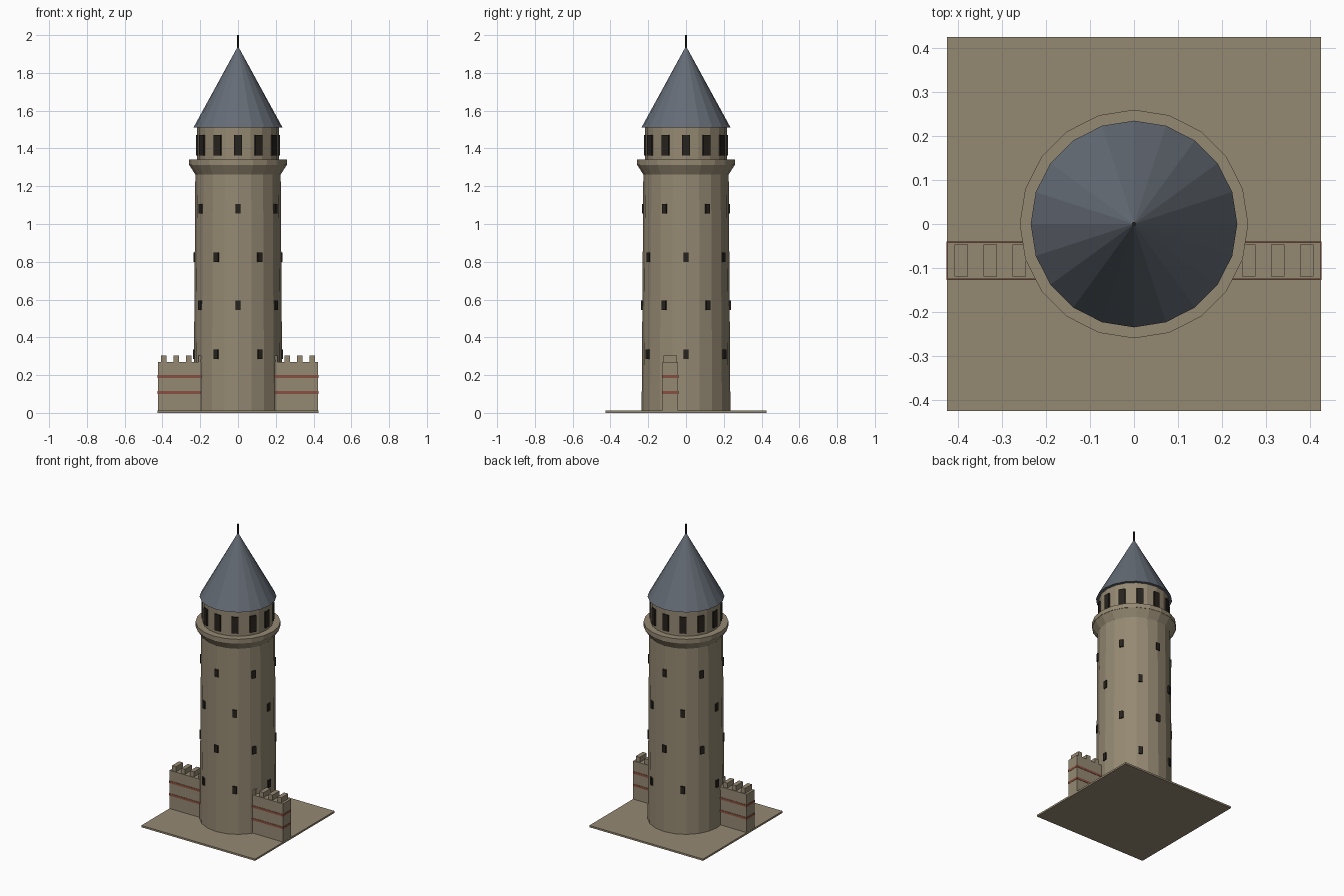
import bpy, bmesh, math
from mathutils import Matrix

if "Cube" in bpy.data.objects:
    bpy.data.objects.remove(bpy.data.objects["Cube"])

SIDES = 20


def material(name, rgb):
    m = bpy.data.materials.new(name)
    m.diffuse_color = (*rgb, 1)
    m.use_nodes = True
    m.node_tree.nodes["Principled BSDF"].inputs["Base Color"].default_value = m.diffuse_color
    return m


STONE = material("stone", (0.30, 0.25, 0.17))
SLATE = material("slate", (0.13, 0.15, 0.18))
BRICK = material("brick", (0.25, 0.08, 0.05))
DARK = material("dark_opening", (0.02, 0.016, 0.012))


def make_object(name, bm, mat):
    bmesh.ops.recalc_face_normals(bm, faces=bm.faces)
    mesh = bpy.data.meshes.new(name)
    bm.to_mesh(mesh)
    bm.free()
    mesh.materials.append(mat)
    ob = bpy.data.objects.new(name, mesh)
    bpy.context.collection.objects.link(ob)
    return ob


def add_box(bm, lo, hi, turn=0.0):
    """Box between two corners, then turned about the tower axis."""
    size = [b - a for a, b in zip(lo, hi)]
    mid = [(a + b) / 2 for a, b in zip(lo, hi)]
    mat = Matrix.Rotation(turn, 4, 'Z') @ Matrix.Translation(mid) @ Matrix.Diagonal((*size, 1))
    bmesh.ops.create_cube(bm, size=1, matrix=mat)


def boxes(name, mat, items):
    bm = bmesh.new()
    for item in items:
        add_box(bm, *item)
    return make_object(name, bm, mat)


def turned(name, mat, profile, sides=SIDES):
    """Closed faceted solid from (radius, z) points, bottom to top."""
    bm = bmesh.new()
    rings = []
    for r, z in profile:
        n = sides if r > 0 else 1
        rings.append([bm.verts.new((r * math.sin(2 * math.pi * i / sides),
                                    r * math.cos(2 * math.pi * i / sides), z)) for i in range(n)])
    for a, b in zip(rings, rings[1:]):
        for i in range(sides):
            j = (i + 1) % sides
            if len(b) == 1:
                bm.faces.new((a[i], a[j], b[0]))
            else:
                bm.faces.new((a[i], a[j], b[j], b[i]))
    for ring in (rings[0], rings[-1]):
        if len(ring) > 1:
            bm.faces.new(ring)
    return make_object(name, bm, mat)


# Ground slab
boxes("ground_slab", STONE, [((-0.425, -0.425, 0), (0.425, 0.425, 0.012))])

# Tower body, flared gallery, lantern drum, roof and spire
turned("tower_shaft", STONE, [(0.235, 0.01), (0.226, 1.27)])
turned("gallery_ledge", STONE, [(0.226, 1.262), (0.258, 1.312), (0.26, 1.312), (0.26, 1.342)])
turned("lantern_drum", STONE, [(0.216, 1.34), (0.216, 1.515)])
turned("cone_roof", SLATE, [(0.235, 1.512), (0.0, 1.942)])
turned("roof_spire", DARK, [(0.005, 1.92), (0.005, 2.0)], 8)

# Arcade openings around the drum
boxes("drum_openings", DARK, [
    ((-0.021, -0.222, 1.362), (0.021, -0.200, 1.472), math.radians(30 * i)) for i in range(12)])

# Staggered slit windows on the shaft
slits = []
for row, z in enumerate((0.31, 0.57, 0.825, 1.08)):
    r = 0.235 - 0.009 * z / 1.27
    for i in range(6):
        turn = math.radians(60 * i + (30 if row % 2 == 0 else 0))
        slits.append(((-0.013, -r - 0.006, z - 0.025), (0.013, -r + 0.015, z + 0.025), turn))
boxes("slit_windows", DARK, slits)

# Battlemented walls on both sides, with brick bands
for side, sx in (("left", -1), ("right", 1)):
    def span(x0, x1, y0, y1, z0, z1):
        a, b = sorted((sx * x0, sx * x1))
        return (a, y0, z0), (b, y1, z1)

    boxes(side + "_wall", STONE, [span(0.17, 0.424, -0.125, -0.042, 0.01, 0.27)])
    boxes(side + "_merlons", STONE, [
        span(x - 0.015, x + 0.015, -0.12, -0.047, 0.265, 0.305)
        for x in (0.195, 0.261, 0.327, 0.393)])
    boxes(side + "_brick_bands", BRICK, [
        span(0.17, 0.426, -0.127, -0.040, z, z + 0.015) for z in (0.1, 0.185)])
